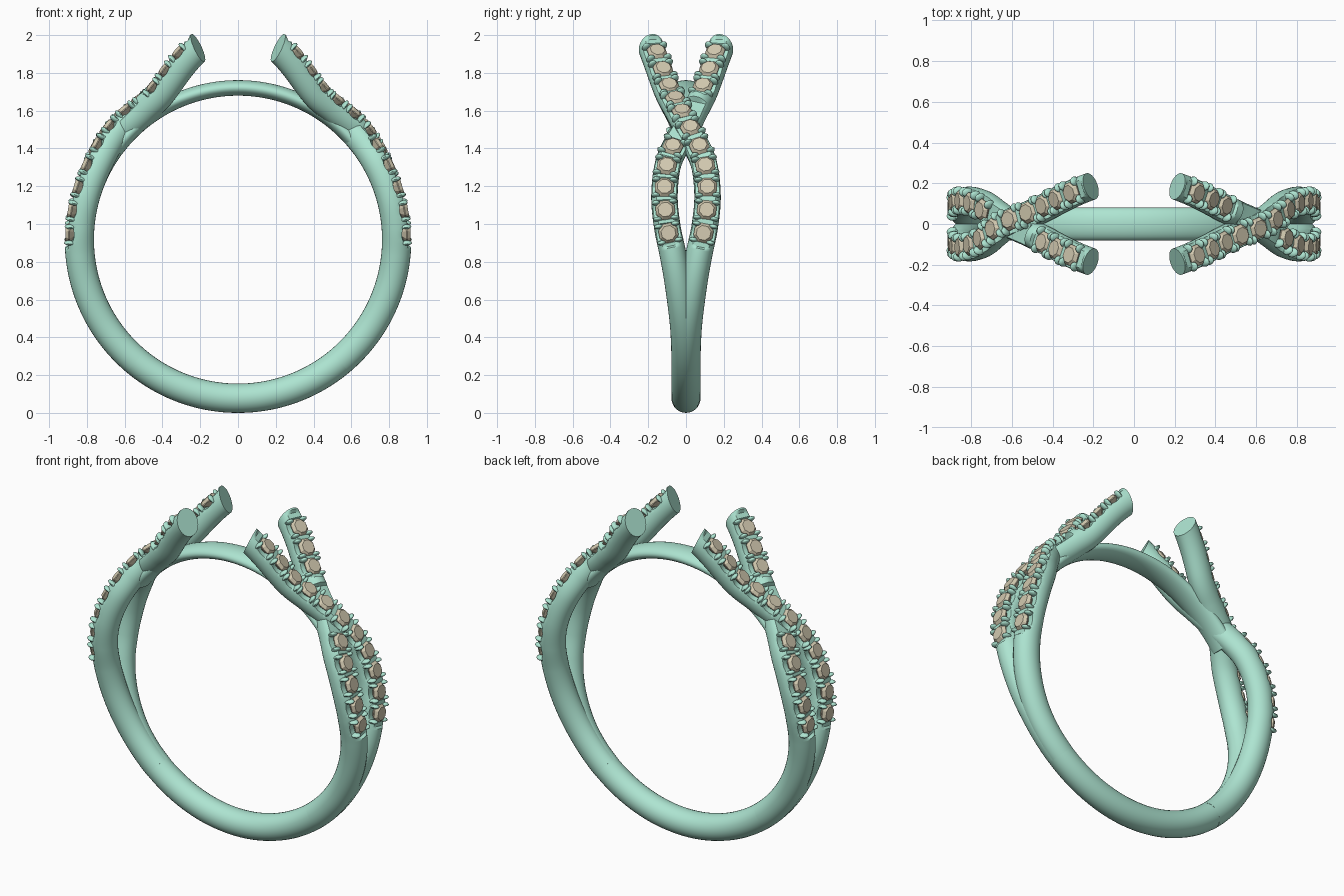
import bpy, bmesh
from math import sin, cos, pi, radians, exp
from mathutils import Vector, Matrix

if "Cube" in bpy.data.objects:
    bpy.data.objects.remove(bpy.data.objects["Cube"])

CZ, R, TR = 0.9175, 0.84, 0.0775   # ring centre height, centre-line radius, radial tube radius


def material(name, col):
    m = bpy.data.materials.new(name)
    m.diffuse_color = (*col, 1)
    m.use_nodes = True
    m.node_tree.nodes["Principled BSDF"].inputs["Base Color"].default_value = m.diffuse_color
    return m


METAL = material("metal", (0.42, 0.78, 0.64))
GEM = material("gem", (0.64, 0.58, 0.43))


def finish(bm, name, mat, angle):
    bmesh.ops.recalc_face_normals(bm, faces=bm.faces)
    me = bpy.data.meshes.new(name)
    bm.to_mesh(me)
    bm.free()
    me.materials.append(mat)
    ob = bpy.data.objects.new(name, me)
    bpy.context.collection.objects.link(ob)
    bpy.ops.object.select_all(action='DESELECT')
    ob.select_set(True)
    bpy.context.view_layer.objects.active = ob
    if angle:
        bpy.ops.object.shade_smooth_by_angle(angle=radians(angle))
    return ob


def opposite(ob, name):
    # half-turn copy on the other side of the ring
    c = ob.copy()
    c.name = name
    c.rotation_euler.z = pi
    bpy.context.collection.objects.link(c)


def skin(bm, rings):
    rows = [[bm.verts.new(p) for p in ring] for ring in rings]
    n = len(rows[0])
    for a, b in zip(rows, rows[1:]):
        for i in range(n):
            bm.faces.new((a[i], a[(i + 1) % n], b[(i + 1) % n], b[i]))
    bm.faces.new(rows[0])
    bm.faces.new(rows[-1])


def polar(deg, r, y=0):
    t = radians(deg)
    return Vector((r * sin(t), y, CZ - r * cos(t)))


def arc(name, a0, a1, r, rad, lat, steps):
    bm = bmesh.new()
    rings = []
    for k in range(steps + 1):
        a = a0 + (a1 - a0) * k / steps
        rings.append([polar(a, r + rad * cos(2 * pi * i / 28), lat * sin(2 * pi * i / 28)) for i in range(28)])
    skin(bm, rings)
    return finish(bm, name, METAL, 40)


# plain lower shank and thin bridge under the head
arc("lower_shank", -46, 46, R, TR, 0.077, 60)
arc("top_bridge", 126, 234, 0.803, 0.041, 0.08, 70)

# strand centre line: angle from the bottom, radius, sideways offset
KEYS = [(40, R, 0.005), (50, R, 0.008), (60, R, 0.017), (74, R, 0.042), (85, R, 0.070), (95, R, 0.100),
        (106, R, 0.114), (118, R, 0.096), (127, R, 0.047), (134, R, 0.0), (144, 0.847, -0.05),
        (154, 0.888, -0.105), (168.2, 1.037, -0.185)]


def centre_line(lift):
    k = [Vector(p) for p in KEYS]
    k = [2 * k[0] - k[1]] + k + [2 * k[-1] - k[-2]]
    out = []
    for i in range(1, len(k) - 2):
        a, b, c, d = k[i - 1:i + 3]
        for j in range(40):
            t = j / 40
            out.append(0.5 * (2 * b + (c - a) * t + (2 * a - 5 * b + 4 * c - d) * t * t
                              + (3 * b - a - 3 * c + d) * t ** 3))
    out.append(k[-2])
    return [(p.x, polar(p.x, p.y + lift * exp(-((p.x - 134) / 12) ** 2), p.z)) for p in out]


def strand(label, flip, over):
    path = centre_line(0.02 if over else 0)
    if flip:
        path = [(a, Vector((p.x, -p.y, p.z))) for a, p in path]
    dist = [0]
    for (_, p), (_, q) in zip(path, path[1:]):
        dist.append(dist[-1] + (q - p).length)
    total = dist[-1]

    def frame(s):
        i = max(j for j in range(len(dist) - 1) if dist[j] <= s + 1e-9)
        f = (s - dist[i]) / (dist[i + 1] - dist[i])
        p = path[i][1].lerp(path[i + 1][1], f)
        lo, hi = max(i - 2, 0), min(i + 3, len(path) - 1)
        t = (path[hi][1] - path[lo][1]).normalized()
        n = Vector((p.x, 0, p.z - CZ))
        n = (n - t * n.dot(t)).normalized()
        return p, t, n, t.cross(n), path[i][0]

    # stone positions along the upper half
    s0 = next(d for d, (a, _) in zip(dist, path) if a >= 92)
    s1 = total - 0.085
    count = round((s1 - s0) / 0.12)
    stones = [s0 + (s1 - s0) * i / count for i in range(count + 1)]
    if not over:
        stones = [s for s in stones if not 123.5 < frame(s)[4] < 147]

    # strand body, scalloped under each stone
    bm = bmesh.new()
    rings = []
    N = 260
    for k in range(N + 1):
        s = total * k / N
        p, t, n, b, a = frame(s)
        d = min(abs(s - q) for q in stones)
        h = 1.0
        if d < 0.072:
            h = 0.06
        if d < 0.046:
            h = 0.06 - 0.032 * (1 - (d / 0.046) ** 2) ** 0.5
        if not over and 124 < a < 145:
            h = min(h, 0.045)
        n = n + t * 0.3 * max(0, 1 - (total - s) / 0.08)
        lat = 0.072 - 0.004 * k / N
        ring = []
        for i in range(28):
            w = 2 * pi * i / 28
            ring.append(p + n * min(TR * cos(w), h) + b * lat * sin(w))
        rings.append(ring)
    skin(bm, rings)
    opposite(finish(bm, label + "_strand_right", METAL, 40), label + "_strand_left")

    # faceted stones and the four prongs round each
    gems, prongs = bmesh.new(), bmesh.new()
    for s in stones:
        p, t, n, b, a = frame(s)
        m = Matrix((t, b, n)).transposed().to_4x4()
        m.translation = p
        skin(gems, [[m @ Vector((r * cos(pi * (i + .5) / 4), r * sin(pi * (i + .5) / 4), z)) for i in range(8)]
                    for r, z in ((0.008, 0.01), (0.055, 0.052), (0.055, 0.057), (0.040, 0.074))])
        for u in (-1, 1):
            for v in (-1, 1):
                loc = Matrix.Translation((u * 0.044, v * 0.046, 0.050))
                size = Matrix.Diagonal((0.013, 0.024, 0.030, 1))
                bmesh.ops.create_uvsphere(prongs, u_segments=10, v_segments=6, radius=1, matrix=m @ loc @ size)
    opposite(finish(gems, label + "_stones_right", GEM, 0), label + "_stones_left")
    opposite(finish(prongs, label + "_prongs_right", METAL, 60), label + "_prongs_left")


strand("over", False, True)
strand("under", True, False)
